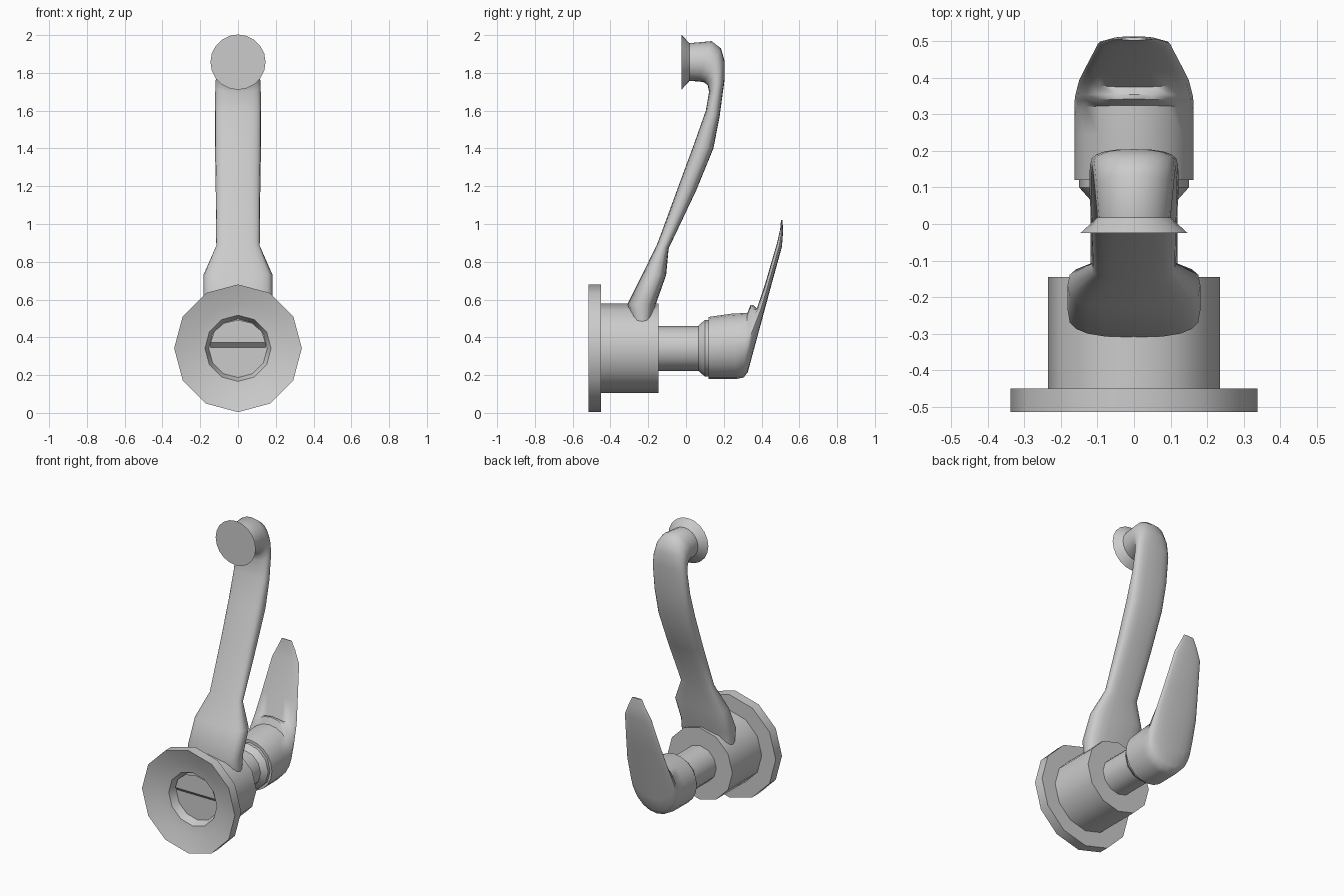
import bpy, bmesh, math
from mathutils import Vector

if "Cube" in bpy.data.objects:
    bpy.data.objects.remove(bpy.data.objects["Cube"])

AXIS_Z = 0.342


def finish(name, bm, angle=40):
    bmesh.ops.remove_doubles(bm, verts=bm.verts, dist=1e-5)
    bmesh.ops.recalc_face_normals(bm, faces=bm.faces)
    me = bpy.data.meshes.new(name)
    bm.to_mesh(me)
    bm.free()
    ob = bpy.data.objects.new(name, me)
    bpy.context.collection.objects.link(ob)
    bpy.ops.object.select_all(action='DESELECT')
    ob.select_set(True)
    bpy.context.view_layer.objects.active = ob
    bpy.ops.object.shade_smooth_by_angle(angle=math.radians(angle))
    return ob


def skin(bm, rings):
    """Bridge consecutive rings with quads and cap both ends."""
    rows = [[bm.verts.new(p) for p in r] for r in rings]
    n = len(rows[0])
    for a, b in zip(rows, rows[1:]):
        for i in range(n):
            j = (i + 1) % n
            bm.faces.new((a[i], a[j], b[j], b[i]))
    bm.faces.new(rows[0])
    bm.faces.new(rows[-1])


def lathe(name, profile, cz=AXIS_Z, sides=12):
    """Revolve (radius, y) points about an axis parallel to y."""
    bm = bmesh.new()
    angles = [2 * math.pi * i / sides for i in range(sides)]
    skin(bm, [[(r * math.sin(a), y, cz + r * math.cos(a)) for a in angles]
              for r, y in profile])
    return finish(name, bm)


def loft(name, sections, n=20, angle=45):
    """Sections: front y,z, back y,z, half width, squareness."""
    bm = bmesh.new()
    rings = []
    for fy, fz, by, bz, w, e in sections:
        f, b = Vector((0, fy, fz)), Vector((0, by, bz))
        c, h = (f + b) / 2, (f - b) / 2
        ring = []
        for i in range(n):
            a = 2 * math.pi * i / n
            ca, sa = math.cos(a), math.sin(a)
            u = math.copysign(abs(ca) ** (2 / e), ca)
            v = math.copysign(abs(sa) ** (2 / e), sa)
            ring.append(c + h * u + Vector((w * v, 0, 0)))
        rings.append(ring)
    skin(bm, rings)
    return finish(name, bm, angle)


# Wall flange and body, with the stepped socket in its open front
lathe("flange_body", [
    (0.155, -0.42), (0.175, -0.47), (0.235, -0.48), (0.338, -0.515),
    (0.338, -0.45), (0.236, -0.45), (0.236, -0.145), (0.11, -0.145)])

# Half-round lip inside the socket
bm = bmesh.new()
arc = [math.pi * i / 6 for i in range(7)]
skin(bm, [[(0.145 * math.cos(a), y, AXIS_Z + dz + 0.12 * math.sin(a)) for a in arc]
          for y, dz in ((-0.445, 0.03), (-0.415, 0.0))])
finish("socket_lip", bm)

# Neck and collar behind the body
lathe("neck", [(0.119, -0.15), (0.119, 0.065), (0.15, 0.10), (0.15, 0.125)])

# Lever handle: round hub bending up into a thin tapered blade
loft("lever_handle", [
    (0.12, 0.18, 0.12, 0.508, 0.163, 2),
    (0.27, 0.18, 0.24, 0.525, 0.163, 2),
    (0.305, 0.187, 0.325, 0.53, 0.163, 2),
    (0.327, 0.215, 0.342, 0.572, 0.163, 2),
    (0.35, 0.30, 0.355, 0.572, 0.161, 2),
    (0.415, 0.54, 0.375, 0.55, 0.15, 2.2),
    (0.45, 0.67, 0.418, 0.68, 0.13, 2.2),
    (0.508, 0.88, 0.482, 0.90, 0.098, 2.2),
    (0.514, 0.96, 0.498, 0.97, 0.063, 2.2),
    (0.511, 1.02, 0.503, 1.022, 0.036, 2)])

# Spout: wide saddle foot, slim leaning stem, forward bend
loft("spout", [
    (-0.285, 0.48, -0.18, 0.47, 0.18, 3),
    (-0.31, 0.575, -0.16, 0.575, 0.182, 3),
    (-0.23, 0.735, -0.105, 0.73, 0.182, 3),
    (-0.15, 0.90, -0.092, 0.87, 0.115, 3),
    (-0.04, 1.20, 0.055, 1.18, 0.118, 3),
    (0.045, 1.43, 0.145, 1.40, 0.122, 3),
    (0.105, 1.60, 0.178, 1.57, 0.122, 3),
    (0.122, 1.70, 0.205, 1.77, 0.12, 2.6),
    (0.115, 1.735, 0.205, 1.86, 0.115, 2.4),
    (0.095, 1.75, 0.185, 1.93, 0.112, 2.2),
    (0.065, 1.755, 0.135, 1.968, 0.108, 2),
    (0.015, 1.757, 0.015, 1.957, 0.10, 2)])

# Flared outlet disc
lathe("spout_outlet", [(0.098, 0.02), (0.146, -0.024)], cz=1.857, sides=20)
